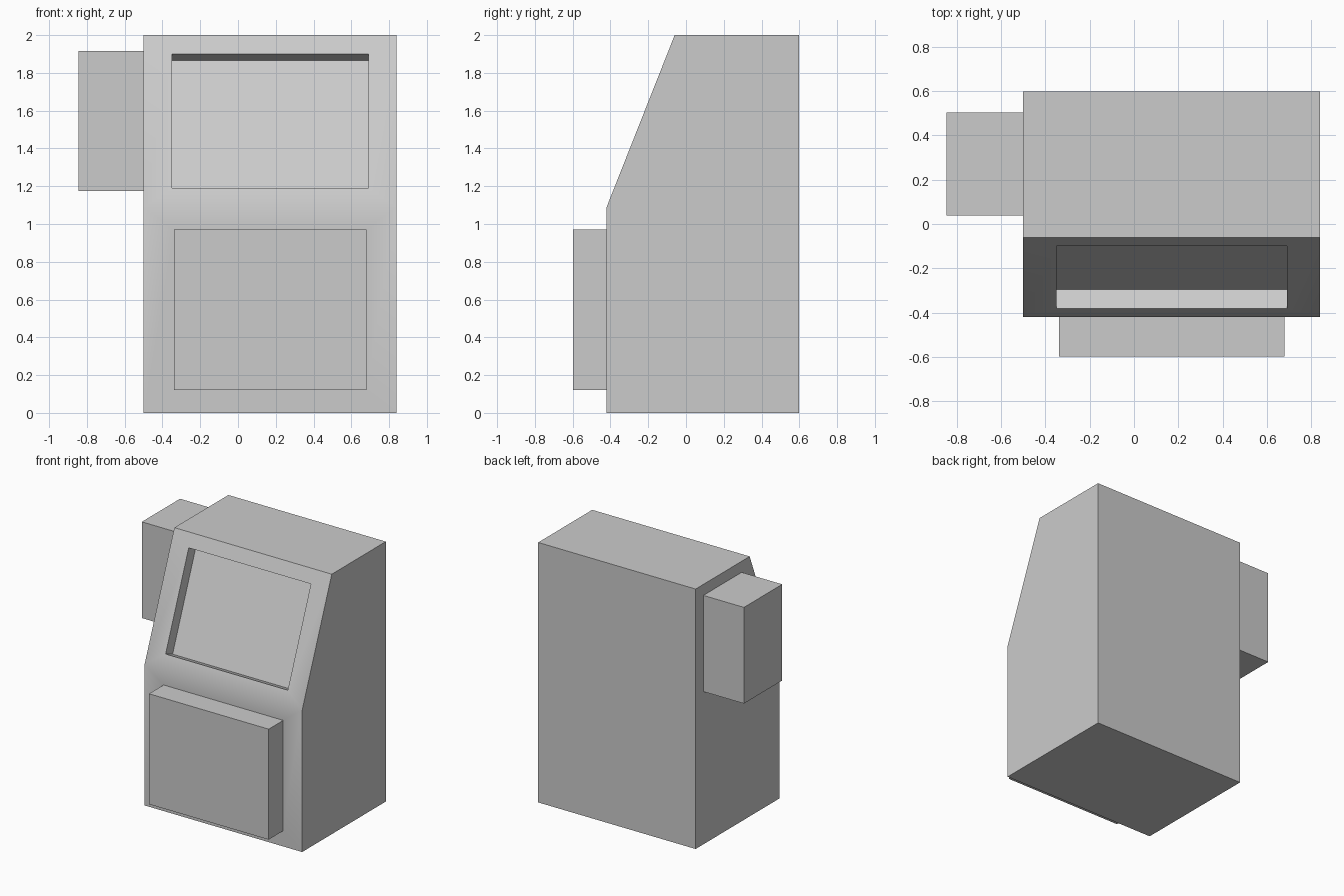
import bpy, bmesh, math
from mathutils import Vector

if "Cube" in bpy.data.objects:
    bpy.data.objects.remove(bpy.data.objects["Cube"])


def finish(bm, name):
    bmesh.ops.recalc_face_normals(bm, faces=bm.faces)
    mesh = bpy.data.meshes.new(name)
    bm.to_mesh(mesh)
    bm.free()
    obj = bpy.data.objects.new(name, mesh)
    bpy.context.collection.objects.link(obj)
    return obj


def panel(bm, face, sx, sz, offset):
    """Inset a face by scaling about its centre, then push the panel out (+) or in (-)."""
    normal = face.normal.copy()
    inner = bmesh.ops.extrude_discrete_faces(bm, faces=[face])["faces"][0]
    centre = inner.calc_center_median()
    for v in inner.verts:
        d = v.co - centre
        v.co = centre + Vector((d.x * sx, d.y * sz, d.z * sz))
    cap = bmesh.ops.extrude_discrete_faces(bm, faces=[inner])["faces"][0]
    for v in cap.verts:
        v.co += normal * offset


# Cabinet: side profile (y, z) extruded along x
X0, X1 = -0.5, 0.84
profile = [(-0.42, 0), (0.597, 0), (0.597, 2), (-0.06, 2), (-0.42, 1.09)]
bm = bmesh.new()
side = bm.faces.new([bm.verts.new((X0, y, z)) for y, z in profile])
ext = bmesh.ops.extrude_face_region(bm, geom=[side], use_keep_orig=True)["geom"]
bmesh.ops.translate(bm, vec=(X1 - X0, 0, 0),
                    verts=[g for g in ext if isinstance(g, bmesh.types.BMVert)])
bmesh.ops.recalc_face_normals(bm, faces=bm.faces)
bm.normal_update()

# Raised lower box and sunken sloped screen on the front
lower = next(f for f in bm.faces if f.normal.y < -0.99)
slope = next(f for f in bm.faces if -0.99 < f.normal.y < -0.5)
panel(bm, lower, 1.018 / 1.34, 0.85 / 1.09, 0.177)
panel(bm, slope, 1.04 / 1.34, 0.71 / 0.91, -0.092)
cabinet = finish(bm, "cabinet")

# Box mounted on the left side
bm = bmesh.new()
bmesh.ops.create_cube(bm, size=1)
bmesh.ops.scale(bm, vec=(0.345, 0.465, 0.74), verts=bm.verts)
bmesh.ops.translate(bm, vec=(-0.6725, 0.27, 1.545), verts=bm.verts)
finish(bm, "side_box")

# Soft bend between the lower front and the slope, sharp elsewhere
bpy.context.view_layer.objects.active = cabinet
cabinet.select_set(True)
bpy.ops.object.shade_smooth_by_angle(angle=math.radians(30))
